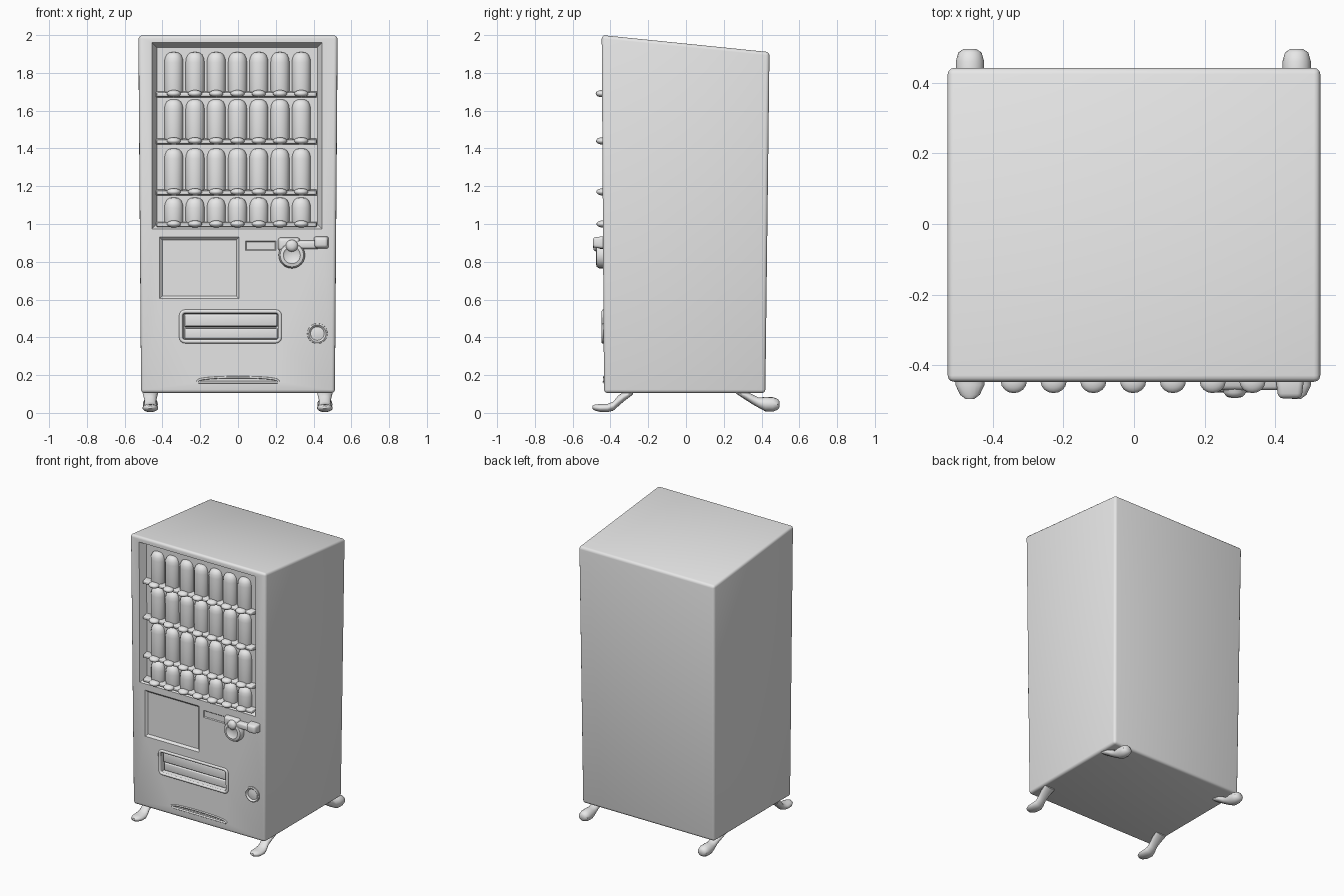
import bpy, bmesh, math
from mathutils import Vector

if "Cube" in bpy.data.objects:
    bpy.data.objects.remove(bpy.data.objects["Cube"], do_unlink=True)

grey = bpy.data.materials.new("plain_grey")
grey.use_nodes = True
grey.diffuse_color = (0.8, 0.8, 0.8, 1)
grey.node_tree.nodes["Principled BSDF"].inputs["Base Color"].default_value = (0.8, 0.8, 0.8, 1)


def front(z):
    """y of the slightly leaning front face at height z"""
    return -0.434 - 0.0065 * (z - 0.1)


def smooth(obj, angle=40):
    bpy.ops.object.select_all(action="DESELECT")
    obj.select_set(True)
    bpy.context.view_layer.objects.active = obj
    bpy.ops.object.shade_smooth_by_angle(angle=math.radians(angle))


def finish(name, bm):
    bmesh.ops.recalc_face_normals(bm, faces=bm.faces[:])
    mesh = bpy.data.meshes.new(name)
    bm.to_mesh(mesh)
    bm.free()
    mesh.materials.append(grey)
    obj = bpy.data.objects.new(name, mesh)
    bpy.context.collection.objects.link(obj)
    smooth(obj)
    return obj


def block(name, x, z, depth, inset=(0, 0), bevel=0):
    """Box laid on the front face; depth is (outer, inner) measured into the body"""
    bm = bmesh.new()
    bmesh.ops.create_cube(bm, size=2)
    for v in bm.verts:
        side = 0 if v.co.y < 0 else 1
        shrink = inset[side]
        px = x[0] + shrink if v.co.x < 0 else x[1] - shrink
        pz = z[0] + shrink if v.co.z < 0 else z[1] - shrink
        v.co = (px, front(pz) + depth[side], pz)
    if bevel:
        bmesh.ops.bevel(bm, geom=bm.edges[:], offset=bevel, segments=3, profile=0.5, affect="EDGES")
    return finish(name, bm)


def loft(name, rings, steps=16):
    """Closed skin through lists of points"""
    bm = bmesh.new()
    loops = [[bm.verts.new(p) for p in ring] for ring in rings]
    for a, b in zip(loops, loops[1:]):
        for i in range(steps):
            j = (i + 1) % steps
            bm.faces.new((a[i], a[j], b[j], b[i]))
    bm.faces.new(loops[0])
    bm.faces.new(loops[-1])
    return finish(name, bm)


def circle(steps=16):
    return [(math.cos(2 * math.pi * i / steps), math.sin(2 * math.pi * i / steps)) for i in range(steps)]


def dial(name, x, z, profile):
    """Round part facing forward; profile is (radius, height above the face)"""
    return loft(name, [[(x + r * c, front(z) - h, z + r * s) for c, s in circle(24)]
                       for r, h in profile], 24)


def tube(name, points, radius, cyclic=False):
    curve = bpy.data.curves.new(name, "CURVE")
    curve.dimensions = "3D"
    curve.bevel_depth = radius
    curve.bevel_resolution = 3
    curve.use_fill_caps = True
    spline = curve.splines.new("POLY")
    spline.points.add(len(points) - 1)
    for p, (x, z) in zip(spline.points, points):
        p.co = (x, front(z), z, 1)
    spline.use_cyclic_u = cyclic
    curve.materials.append(grey)
    obj = bpy.data.objects.new(name, curve)
    bpy.context.collection.objects.link(obj)
    bpy.ops.object.select_all(action="DESELECT")
    obj.select_set(True)
    bpy.context.view_layer.objects.active = obj
    bpy.ops.object.convert(target="MESH")
    smooth(bpy.context.object)


# Cabinet with a roof that falls to the back and a slight taper to the floor
bm = bmesh.new()
bmesh.ops.create_cube(bm, size=2)
for v in bm.verts:
    top, back = v.co.z > 0, v.co.y > 0
    z = (1.91 if back else 2.0) if top else 0.105
    y = (0.442 if top else 0.42) if back else front(z)
    v.co = (v.co.x * (0.527 if top else 0.513), y, z)
bmesh.ops.bevel(bm, geom=bm.edges[:], offset=0.018, segments=3, profile=0.5, affect="EDGES")
cabinet = finish("cabinet", bm)


def cut(cutter):
    cutter.hide_render = True
    bpy.context.view_layer.objects.active = cabinet
    mod = cabinet.modifiers.new("recess", "BOOLEAN")
    mod.operation = "DIFFERENCE"
    mod.solver = "EXACT"
    mod.object = cutter
    bpy.ops.object.modifier_apply(modifier=mod.name)
    bpy.data.objects.remove(cutter, do_unlink=True)


# Recesses: display window, notice panel, coin plate, delivery slot
WINDOW = 0.045
cut(block("window_cutter", (-0.455, 0.445), (0.975, 1.96), (-0.02, WINDOW), (-0.012, 0.025)))
cut(block("panel_cutter", (-0.415, 0.005), (0.605, 0.93), (-0.01, 0.014), (-0.01, 0.014)))
cut(block("coin_plate_cutter", (0.04, 0.2), (0.86, 0.91), (-0.01, 0.005), (-0.01, 0.005)))
cut(block("slot_cutter", (-0.295, 0.22), (0.385, 0.53), (-0.01, 0.04), (0, 0.008)))

# Crescent recess of the kick handle, with a rim above it
arc = [(0.215 * math.cos(a), 0.165 + 0.024 * math.sin(a) ** 0.7)
       for a in (math.pi * i / 16 for i in range(17))]
bm = bmesh.new()
loops = [[bm.verts.new((x, front(z) + d, z)) for x, z in arc] for d in (-0.02, 0.02)]
count = len(arc)
for i in range(count):
    j = (i + 1) % count
    bm.faces.new((loops[0][i], loops[0][j], loops[1][j], loops[1][i]))
bm.faces.new(loops[0])
bm.faces.new(loops[1])
cut(finish("handle_cutter", bm))
smooth(cabinet)
tube("kick_handle_rim", arc, 0.006)
tube("kick_handle_sill", [(-0.21, 0.163), (0.21, 0.163)], 0.007)

# Shelves, rounded cans and selection buttons
rows = ((1.69, 1.91), (1.44, 1.66), (1.17, 1.4), (1.0, 1.14))
columns = [-0.34 + 0.1125 * i for i in range(7)]
for number, (low, high) in enumerate(rows, 1):
    block(f"shelf_{number}", (-0.435, 0.42), (low - 0.02, low + 0.012), (0.0, 0.05), (0.006, 0), 0.005)
    wall = front((low + high) / 2) + WINDOW
    can_profile = ((0.046, low), (0.05, low + 0.02), (0.05, high - 0.055), (0.047, high - 0.032),
                   (0.038, high - 0.013), (0.024, high - 0.003), (0.008, high))
    for column, x in enumerate(columns, 1):
        loft(f"can_{number}_{column}",
             [[(x + r * c, wall + 0.85 * r * s, z) for c, s in circle()] for r, z in can_profile])
        bm = bmesh.new()
        bmesh.ops.create_uvsphere(bm, u_segments=16, v_segments=10, radius=1)
        for v in bm.verts:
            v.co = (x + 0.037 * v.co.x, front(low) + 0.034 * v.co.y, low + 0.019 * v.co.z)
        finish(f"button_{number}_{column}", bm)

# Coin mechanism: dial, upper housing, arm and return lever
dial("coin_dial", 0.285, 0.835, ((0.07, -0.01), (0.07, 0.02), (0.062, 0.034), (0.045, 0.038), (0.035, 0.03)))
dial("coin_dial_knob", 0.285, 0.885, ((0.032, 0.0), (0.032, 0.038), (0.022, 0.05), (0.008, 0.053)))
block("coin_housing", (0.21, 0.33), (0.855, 0.93), (-0.03, 0.01), (0.008, 0), 0.012)
block("coin_arm", (0.3, 0.43), (0.865, 0.915), (-0.03, 0.01), (0.006, 0), 0.01)
block("coin_lever", (0.4, 0.482), (0.868, 0.936), (-0.054, 0.01), (0.008, 0), 0.014)

# Delivery slot: rounded frame and sloping flap
corners = ((0.2, 0.515, 0), (-0.28, 0.515, 1), (-0.28, 0.4, 2), (0.2, 0.4, 3))
frame = [(cx + 0.022 * math.cos(a), cz + 0.022 * math.sin(a))
         for cx, cz, q in corners for a in (math.pi / 2 * (q + k / 4) for k in range(5))]
tube("slot_frame", frame, 0.01, True)
block("slot_flap", (-0.285, 0.21), (0.455, 0.525), (0.006, 0.045), (0.004, 0), 0.006)
block("slot_lower_flap", (-0.285, 0.21), (0.39, 0.45), (0.02, 0.045), (0.004, 0), 0.005)

# Lock with raised ring
dial("lock", 0.42, 0.42, ((0.055, -0.01), (0.053, 0.008), (0.046, 0.012), (0.039, 0.006),
                          (0.036, 0.002), (0.015, 0.006)))

# Feet: sections are (y, z, half width, half height)
front_foot = ((-0.495, 0.03, 0.012, 0.008), (-0.483, 0.028, 0.028, 0.016), (-0.455, 0.026, 0.041, 0.021),
              (-0.415, 0.026, 0.042, 0.022), (-0.385, 0.036, 0.034, 0.024), (-0.36, 0.062, 0.03, 0.028),
              (-0.33, 0.086, 0.036, 0.026), (-0.28, 0.11, 0.042, 0.012))
back_foot = ((0.495, 0.045, 0.018, 0.016), (0.485, 0.045, 0.033, 0.029), (0.46, 0.045, 0.04, 0.038),
             (0.42, 0.046, 0.04, 0.038), (0.385, 0.054, 0.034, 0.027), (0.355, 0.07, 0.031, 0.026),
             (0.32, 0.09, 0.037, 0.024), (0.265, 0.112, 0.042, 0.01))
for side, x in (("left", 0.46), ("right", -0.464)):
    for end, sections in (("front", front_foot), ("back", back_foot)):
        loft(f"{end}_{side}_foot",
             [[(x + w * c, y, z + h * s) for c, s in circle()] for y, z, w, h in sections])
